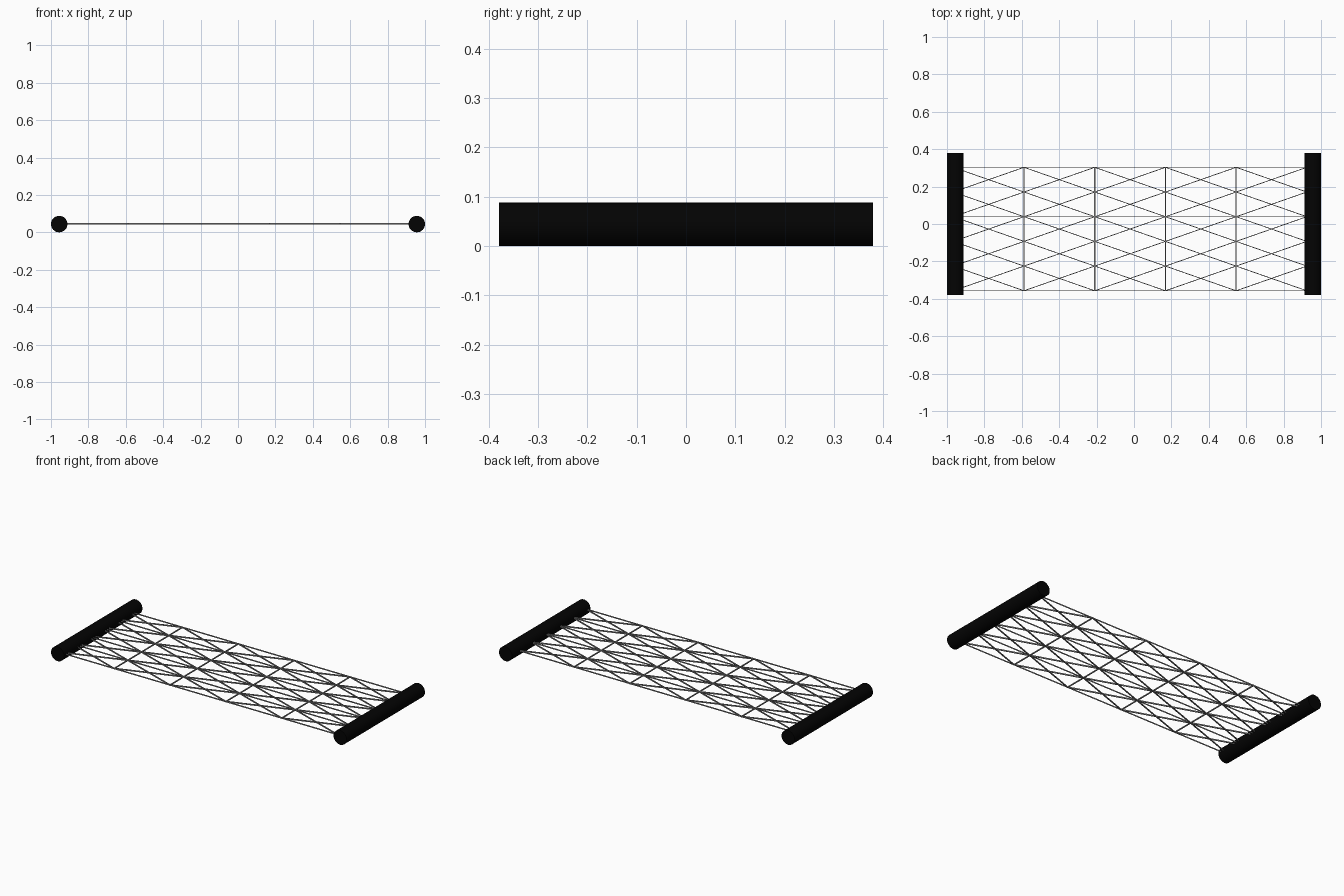
import bpy
import math

if "Cube" in bpy.data.objects:
    bpy.data.objects.remove(bpy.data.objects["Cube"])

def material(name, v):
    m = bpy.data.materials.new(name)
    m.diffuse_color = (v, v, v, 1)
    m.use_nodes = True
    m.node_tree.nodes["Principled BSDF"].inputs["Base Color"].default_value = m.diffuse_color
    return m

black = material("black", 0.001)
cord = material("dark_cord", 0.2)
pale_cord = material("grey_cord", 0.28)

R = 0.044          # roller radius
X0, DX = -0.966, 0.378   # net columns
Y0, DY = -0.357, 0.132   # net rows

# Two end rollers lying along y
for name, x in (("left_roller", -1 + R), ("right_roller", 1 - R)):
    bpy.ops.mesh.primitive_cylinder_add(vertices=32, radius=R, depth=0.758,
                                        location=(x, 0, R), rotation=(math.pi / 2, 0, 0))
    ob = bpy.context.object
    ob.name = name
    ob.data.materials.append(black)
    bpy.ops.object.shade_smooth_by_angle()

def node(i, j):
    return (X0 + i * DX, Y0 + j * DY)

def strands(name, segments, width, height, mat):
    """Thin box cords, one per segment, joined into one object."""
    verts, faces = [], []
    for (ax, ay), (bx, by) in segments:
        length = math.hypot(bx - ax, by - ay)
        nx, ny = -(by - ay) / length * width / 2, (bx - ax) / length * width / 2
        n = len(verts)
        for z in (R + 0.001 - height / 2, R + 0.001 + height / 2):
            verts += [(ax - nx, ay - ny, z), (bx - nx, by - ny, z),
                      (bx + nx, by + ny, z), (ax + nx, ay + ny, z)]
        faces += [[n + 3, n + 2, n + 1, n], [n + 4, n + 5, n + 6, n + 7]]
        for k in range(4):
            l = (k + 1) % 4
            faces.append([n + k, n + l, n + 4 + l, n + 4 + k])
    me = bpy.data.meshes.new(name)
    me.from_pydata(verts, [], faces)
    me.materials.append(mat)
    ob = bpy.data.objects.new(name, me)
    bpy.context.collection.objects.link(ob)

# Crossed diagonals in every cell of the net
diagonals = []
for i in range(5):
    for j in range(5):
        diagonals.append((node(i, j), node(i + 1, j + 1)))
        diagonals.append((node(i, j + 1), node(i + 1, j)))
strands("net_diagonals", diagonals, 0.004, 0.008, cord)

# Lengthwise cords are upright ribbons, including both outer edges
strands("net_long_cords", [(node(0, j), node(5, j)) for j in range(6)],
        0.001, 0.008, cord)

# Cross cords at the four columns between the rollers
strands("net_cross_cords", [(node(i, 0), node(i, 5)) for i in range(1, 5)],
        0.006, 0.006, pale_cord)
